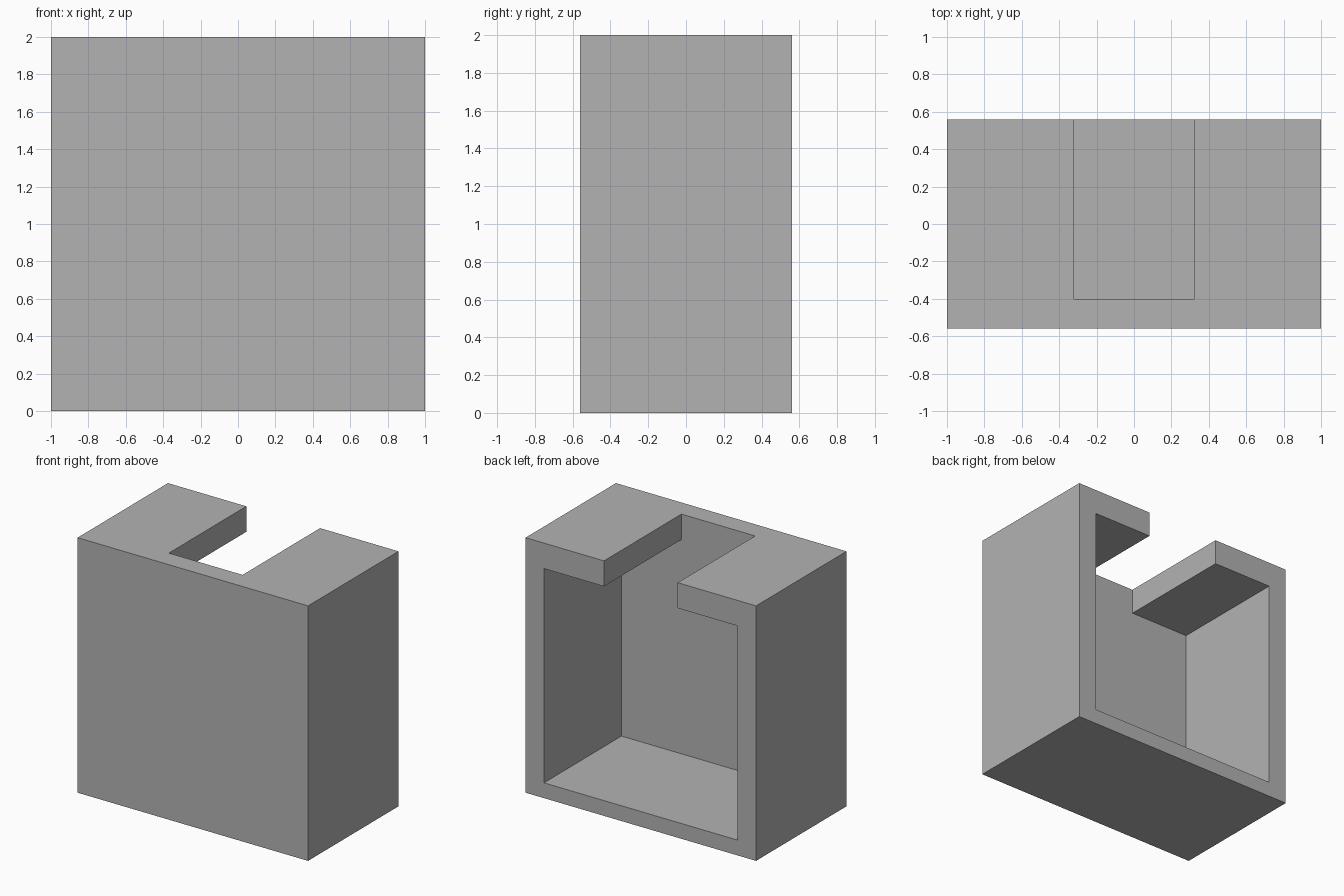
import bpy
import bmesh

cube = bpy.data.objects.get("Cube")
if cube:
    bpy.data.objects.remove(cube, do_unlink=True)

GREY = (0.45, 0.45, 0.45, 1.0)
grey = bpy.data.materials.new("plain_grey")
grey.use_nodes = True
grey.diffuse_color = GREY
grey.node_tree.nodes["Principled BSDF"].inputs["Base Color"].default_value = GREY

# Overall size and wall thicknesses
HALF_W, HALF_D, HEIGHT = 1.0, 0.56, 2.0
WALL, FLOOR, LIP = 0.16, 0.12, 0.20
SLOT = 0.32


def extrude_profile(name, half_profile, y0, y1):
    """Mirror a right-hand (x, z) outline across x = 0 and extrude it along y."""
    outline = half_profile + [(-x, z) for x, z in reversed(half_profile)]
    bm = bmesh.new()
    face = bm.faces.new([bm.verts.new((x, y0, z)) for x, z in outline])
    result = bmesh.ops.extrude_face_region(bm, geom=[face])
    moved = [v for v in result["geom"] if isinstance(v, bmesh.types.BMVert)]
    bmesh.ops.translate(bm, verts=moved, vec=(0, y1 - y0, 0))
    bmesh.ops.recalc_face_normals(bm, faces=bm.faces)
    mesh = bpy.data.meshes.new(name)
    bm.to_mesh(mesh)
    bm.free()
    mesh.materials.append(grey)
    obj = bpy.data.objects.new(name, mesh)
    bpy.context.collection.objects.link(obj)
    return obj


# Solid outer block
housing = extrude_profile("housing", [(HALF_W, 0), (HALF_W, HEIGHT)], -HALF_D, HALF_D)

# Cavity open at the back, with a narrower slot through the top
inner, ceiling = HALF_W - WALL, HEIGHT - LIP
cutter = extrude_profile(
    "cavity_cutter",
    [(inner, FLOOR), (inner, ceiling), (SLOT, ceiling), (SLOT, HEIGHT + 0.1)],
    WALL - HALF_D, HALF_D + 0.1)
cutter.hide_render = True

cut = housing.modifiers.new("cavity", "BOOLEAN")
cut.operation = "DIFFERENCE"
cut.solver = "EXACT"
cut.object = cutter

# Apply the cut and discard the cutter
bpy.context.view_layer.objects.active = housing
housing.select_set(True)
bpy.ops.object.modifier_apply(modifier=cut.name)
bpy.data.objects.remove(cutter, do_unlink=True)
